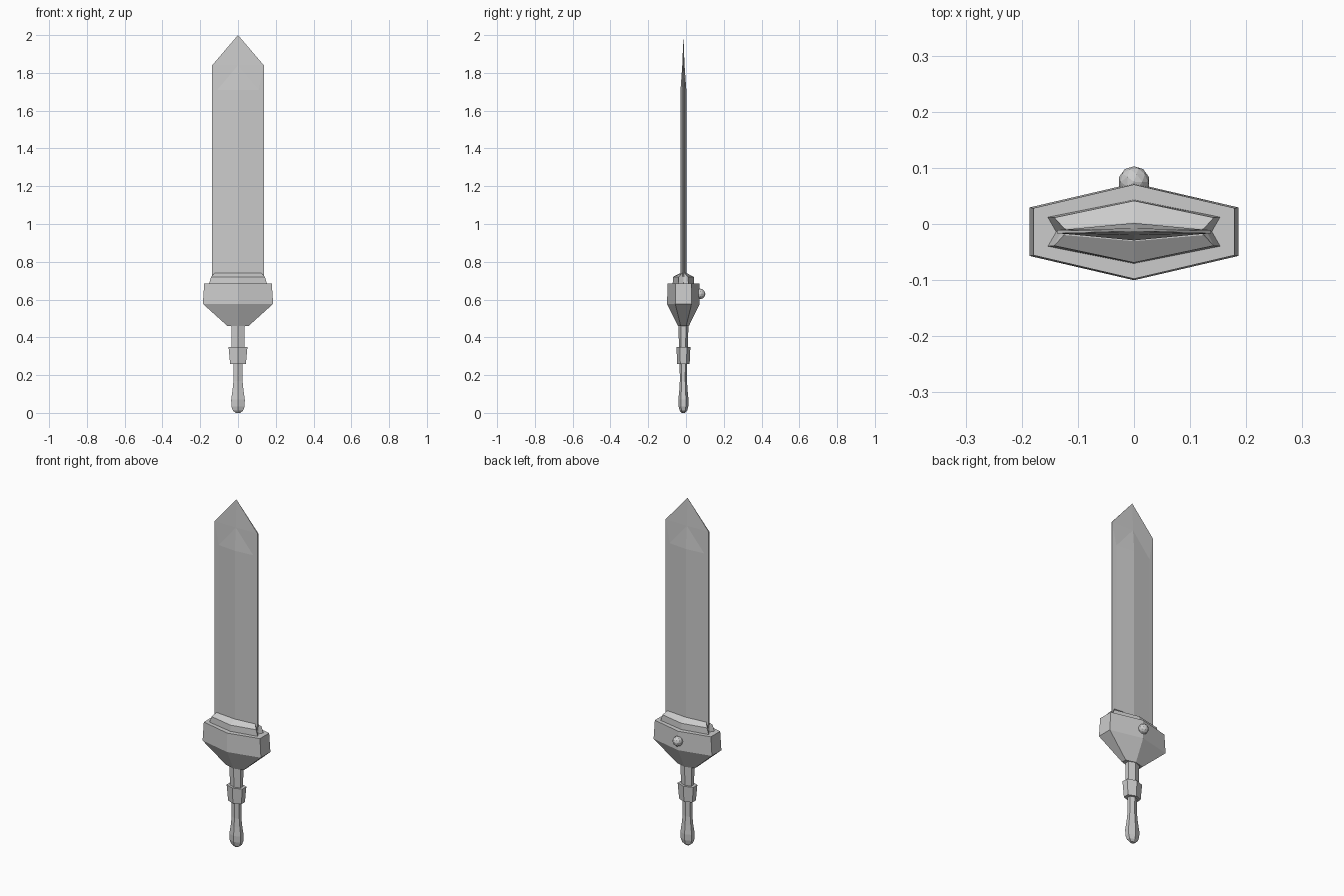
import bpy, bmesh

if "Cube" in bpy.data.objects:
    bpy.data.objects.remove(bpy.data.objects["Cube"])

CY = -0.0137  # the blade axis sits slightly forward because of the rear stud


def make_object(name, bm):
    bmesh.ops.recalc_face_normals(bm, faces=bm.faces[:])
    mesh = bpy.data.meshes.new(name)
    bm.to_mesh(mesh)
    bm.free()
    obj = bpy.data.objects.new(name, mesh)
    bpy.context.collection.objects.link(obj)
    return obj


def hexagon(w, c, e, notch=None):
    """Six-sided section: half width w, half depth c, end half depth e."""
    pts = [(0, -c), (w, -e)]
    if notch is not None:
        pts.append((notch, 0))
    pts += [(w, e), (0, c), (-w, e)]
    if notch is not None:
        pts.append((-notch, 0))
    return pts + [(-w, -e)]


def loft(name, sections):
    """Skin a stack of (z, section) outlines and cap both ends."""
    bm = bmesh.new()
    rings = [[bm.verts.new((x, y + CY, z)) for x, y in pts] for z, pts in sections]
    n = len(rings[0])
    for a, b in zip(rings, rings[1:]):
        for i in range(n):
            j = (i + 1) % n
            bm.faces.new((a[i], a[j], b[j], b[i]))
    bm.faces.new(rings[0][::-1])
    bm.faces.new(rings[-1])
    return make_object(name, bm)


def hex_loft(name, profile):
    return loft(name, [(z, hexagon(w, c, c * 0.5)) for z, w, c in profile])


# Grip with rounded pommel
hex_loft("grip", [(0.0, 0.012, 0.009), (0.012, 0.027, 0.020), (0.035, 0.035, 0.026),
                  (0.07, 0.036, 0.027), (0.12, 0.029, 0.022), (0.17, 0.024, 0.019),
                  (0.27, 0.024, 0.020)])

# Collar around the grip, and the neck above it
hex_loft("grip_collar", [(0.26, 0.042, 0.033), (0.345, 0.046, 0.035), (0.35, 0.050, 0.037)][::2])
hex_loft("neck", [(0.34, 0.033, 0.023), (0.47, 0.036, 0.027)])

# Guard
hex_loft("guard", [(0.46, 0.056, 0.029), (0.577, 0.186, 0.0865), (0.685, 0.179, 0.084)])

# Blade socket with notched ends
loft("blade_socket", [(0.68, hexagon(0.155, 0.057, 0.026, 0.140)),
                      (0.72, hexagon(0.142, 0.055, 0.025, 0.130)),
                      (0.74, hexagon(0.125, 0.017, 0.006, 0.115))])

# Blade: one quarter, mirrored across width and thickness
bm = bmesh.new()
quarter = [(0, -0.0155, 0.68), (0, -0.0155, 1.71), (0, -0.006, 1.84), (0, 0, 2.0),
           (0.11, -0.005, 0.68), (0.11, -0.005, 1.71),
           (0.137, -0.003, 0.68), (0.137, -0.003, 1.84),
           (0.137, 0, 0.68), (0.137, 0, 1.84), (0, 0, 0.68)]
v = [bm.verts.new(p) for p in quarter]
for face in [(0, 4, 5, 1), (1, 5, 2), (4, 6, 7, 5), (5, 7, 2), (2, 7, 3),
             (6, 8, 9, 7), (7, 9, 3), (0, 10, 8, 6, 4)]:
    bm.faces.new([v[i] for i in face])
blade = make_object("blade", bm)
blade.location.y = CY
mirror = blade.modifiers.new("mirror", 'MIRROR')
mirror.use_axis = (True, True, False)
mirror.merge_threshold = 0.0005

# Round stud on the back of the guard
bpy.ops.mesh.primitive_ico_sphere_add(subdivisions=2, radius=0.028, location=(0, 0.075, 0.63))
bpy.context.object.name = "guard_stud"
